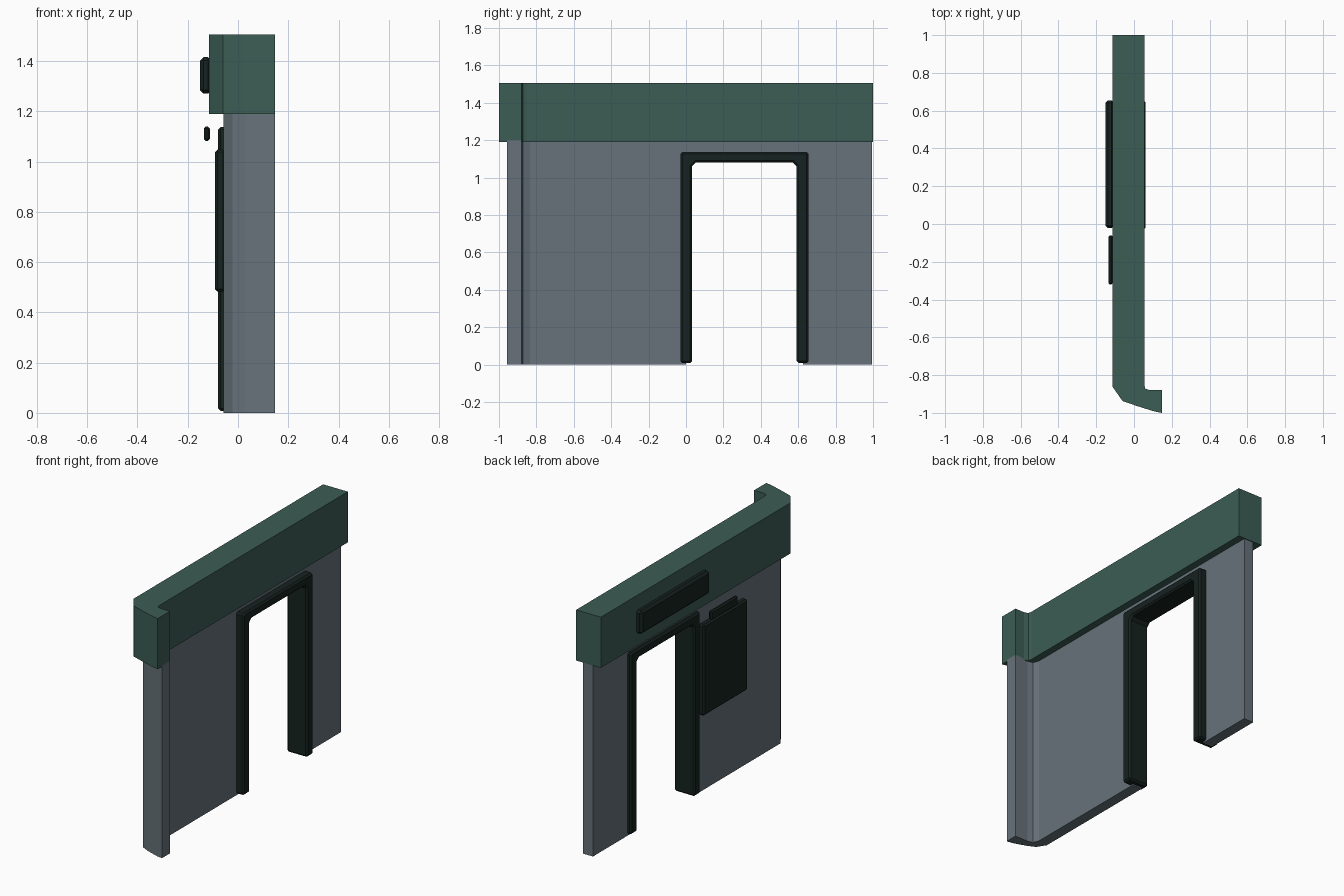
import bpy, bmesh
from mathutils import Vector

if "Cube" in bpy.data.objects:
    bpy.data.objects.remove(bpy.data.objects["Cube"])


def material(name, rgb):
    m = bpy.data.materials.new(name)
    m.diffuse_color = (*rgb, 1)
    m.use_nodes = True
    m.node_tree.nodes["Principled BSDF"].inputs["Base Color"].default_value = m.diffuse_color
    return m


GREEN = material("green_paint", (0.045, 0.11, 0.09))
GREY = material("grey_wall", (0.135, 0.17, 0.195))
DARK = material("dark_trim", (0.008, 0.016, 0.014))


def extrude(name, points, direction, mat, bevel=0):
    """Extrude a closed 3D outline along a direction, optionally chamfered."""
    bm = bmesh.new()
    face = bm.faces.new([bm.verts.new(p) for p in points])
    new = bmesh.ops.extrude_face_region(bm, geom=[face])["geom"]
    bmesh.ops.translate(bm, vec=Vector(direction),
                        verts=[v for v in new if isinstance(v, bmesh.types.BMVert)])
    bmesh.ops.recalc_face_normals(bm, faces=bm.faces)
    me = bpy.data.meshes.new(name)
    bm.to_mesh(me)
    bm.free()
    ob = bpy.data.objects.new(name, me)
    bpy.context.collection.objects.link(ob)
    if mat:
        me.materials.append(mat)
    if bevel:
        mod = ob.modifiers.new("chamfer", 'BEVEL')
        mod.width = bevel
        mod.segments = 1
        mod.limit_method = 'ANGLE'
        mod.angle_limit = 1.0
    return ob


def plan(name, outline, z0, z1, mat):
    return extrude(name, [(x, y, z0) for x, y in outline], (0, 0, z1 - z0), mat)


def slab(name, x0, x1, y0, y1, z0, z1, mat, bevel=0):
    pts = [(x0, y0, z0), (x0, y1, z0), (x0, y1, z1), (x0, y0, z1)]
    return extrude(name, pts, (x1 - x0, 0, 0), mat, bevel)


# Wall with a rounded return at one end
wall = plan("wall", [(-0.057, 0.995), (0.01, 0.995), (0.01, -0.835), (0.024, -0.872),
                     (0.06, -0.88), (0.148, -0.88), (0.148, -0.958), (0.11, -0.952),
                     (0.03, -0.925), (-0.022, -0.9), (-0.057, -0.845)], 0, 1.2, GREY)

# Doorway opening
cutter = slab("doorway_cutter", -0.3, 0.3, 0.0, 0.625, -0.2, 1.108, None)
cutter.hide_render = True
cutter.hide_set(True)
cut = wall.modifiers.new("doorway", 'BOOLEAN')
cut.operation = 'DIFFERENCE'
cut.solver = 'EXACT'
cut.object = cutter
bpy.context.view_layer.objects.active = wall
bpy.ops.object.modifier_apply(modifier=cut.name)
bpy.data.objects.remove(cutter)

# Top fascia band following the same plan
plan("fascia_band", [(-0.115, 1), (0.055, 1), (0.055, -0.85), (0.059, -0.872),
                     (0.085, -0.88), (0.148, -0.88), (0.148, -1), (0.11, -0.993),
                     (0.02, -0.965), (-0.06, -0.938), (-0.115, -0.86)],
     1.19, 1.505, GREEN)

# Door frame arch, outer then inner outline with clipped corners
c, o = 0.02, 0.01
arch = [(-0.03, 0.008), (-0.03, 1.137 - o), (-0.03 + o, 1.137), (0.655 - o, 1.137),
        (0.655, 1.137 - o), (0.655, 0.008), (0.592, 0.008), (0.592, 1.08 - c),
        (0.592 - c, 1.08), (0.032 + c, 1.08), (0.032, 1.08 - c), (0.032, 0.008)]
extrude("door_frame", [(-0.08, y, z) for y, z in arch], (0.14, 0, 0), DARK, 0.01)

# Wall-mounted panels
slab("sign_panel", -0.152, -0.105, -0.022, 0.655, 1.27, 1.415, DARK, 0.014)
slab("notice_board", -0.092, -0.05, -0.48, -0.045, 0.482, 1.047, DARK, 0.01)
slab("board_lamp", -0.136, -0.112, -0.32, -0.06, 1.082, 1.14, DARK, 0.008)
